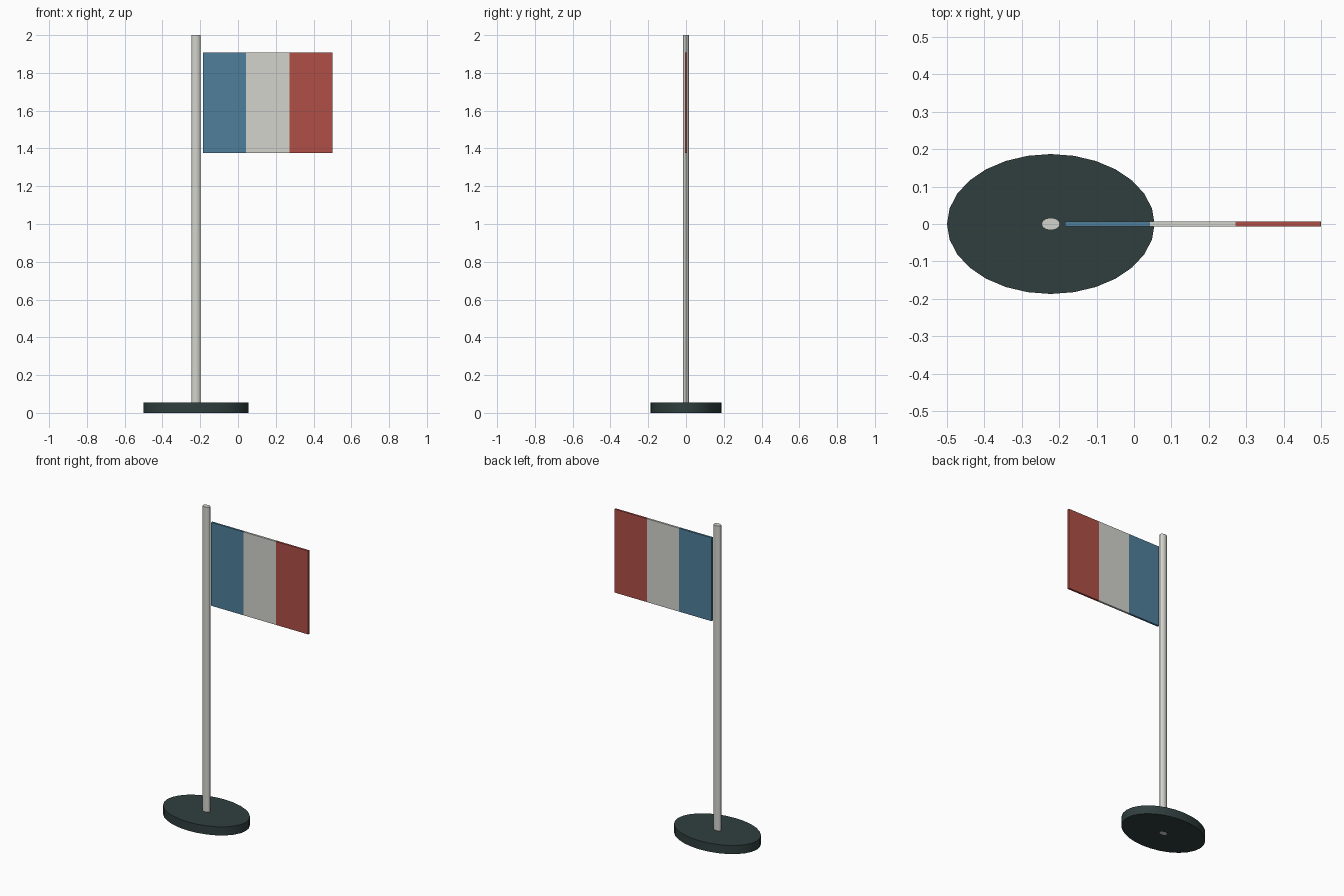
import bpy, math

if "Cube" in bpy.data.objects:
    bpy.data.objects.remove(bpy.data.objects["Cube"])

def srgb(r, g, b):
    lin = lambda c: c / 12.92 if c <= 0.04045 else ((c + 0.055) / 1.055) ** 2.4
    return (lin(r / 255), lin(g / 255), lin(b / 255), 1)

def material(name, rgb):
    m = bpy.data.materials.new(name)
    m.diffuse_color = srgb(*rgb)
    m.use_nodes = True
    m.node_tree.nodes["Principled BSDF"].inputs["Base Color"].default_value = m.diffuse_color
    return m

dark = material("dark green grey", (48, 63, 62))
white = material("off white", (211, 211, 205))
blue = material("blue", (79, 127, 155))
red = material("red", (176, 79, 70))

POLE_X = -0.2225

def finish(name, mat):
    ob = bpy.context.object
    ob.name = ob.data.name = name
    ob.data.materials.append(mat)
    bpy.ops.object.transform_apply(location=False, rotation=False, scale=True)
    return ob

def oval_cylinder(name, sides, rx, ry, height, mat):
    bpy.ops.mesh.primitive_cylinder_add(vertices=sides, radius=1, depth=height,
                                        location=(POLE_X, 0, height / 2))
    bpy.context.object.scale = (rx, ry, 1)
    finish(name, mat)
    bpy.ops.object.shade_smooth_by_angle(angle=math.radians(40))

# Oval foot and pole
oval_cylinder("base", 28, 0.2775, 0.187, 0.055, dark)
oval_cylinder("pole", 12, 0.0247, 0.0167, 2.0, white)

# Three vertical flag stripes, side by side
left, right, bottom, top = -0.185, 0.5, 1.376, 1.908
width = (right - left) / 3
for i, (name, mat) in enumerate((("blue_stripe", blue), ("white_stripe", white), ("red_stripe", red))):
    bpy.ops.mesh.primitive_cube_add(size=1, location=(left + width * (i + 0.5), 0, (bottom + top) / 2))
    bpy.context.object.scale = (width, 0.013, top - bottom)
    finish(name, mat)
